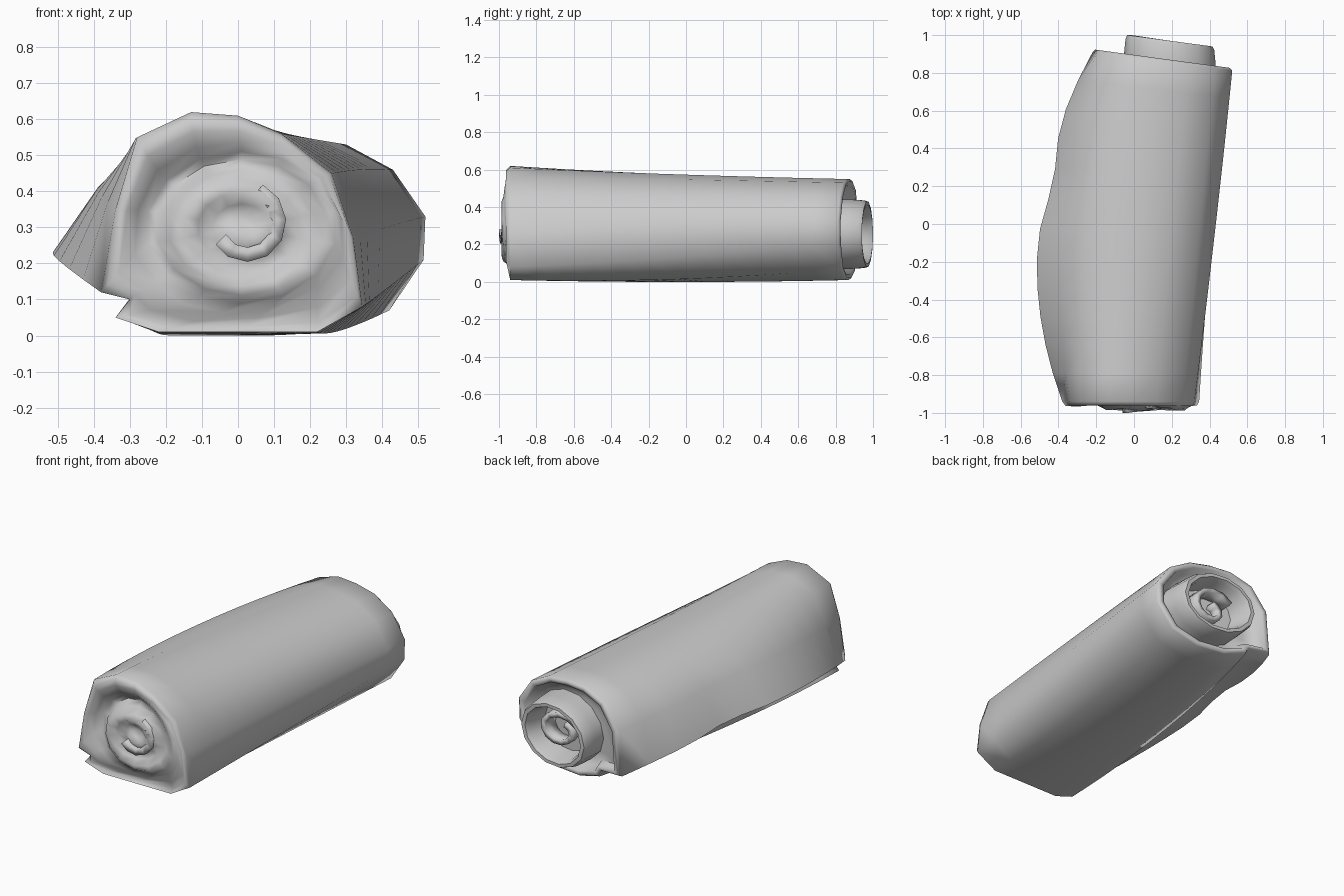
import bpy, bmesh, math
from mathutils import Vector

if "Cube" in bpy.data.objects:
    bpy.data.objects.remove(bpy.data.objects["Cube"], do_unlink=True)

grey = bpy.data.materials.new("soft grey cloth")
grey.use_nodes = True
grey.diffuse_color = (0.6, 0.6, 0.6, 1)
bsdf = grey.node_tree.nodes["Principled BSDF"]
bsdf.inputs["Base Color"].default_value = grey.diffuse_color
bsdf.inputs["Roughness"].default_value = 0.9


def finish(name, bm, angle):
    bmesh.ops.recalc_face_normals(bm, faces=bm.faces)
    mesh = bpy.data.meshes.new(name)
    bm.to_mesh(mesh)
    bm.free()
    obj = bpy.data.objects.new(name, mesh)
    bpy.context.collection.objects.link(obj)
    mesh.materials.append(grey)
    bpy.ops.object.select_all(action="DESELECT")
    obj.select_set(True)
    bpy.context.view_layer.objects.active = obj
    bpy.ops.object.shade_smooth_by_angle(angle=math.radians(angle))
    return obj


def loft(name, rings, angle):
    """Skin closed rings in order and close both ends with a fan."""
    bm = bmesh.new()
    loops = [[bm.verts.new(p) for p in ring] for ring in rings]
    for a, b in zip(loops, loops[1:]):
        for i in range(len(a)):
            j = (i + 1) % len(a)
            bm.faces.new((a[i], a[j], b[j], b[i]))
    for loop in (loops[0], loops[-1]):
        hub = bm.verts.new(sum((v.co for v in loop), Vector()) / len(loop))
        for i in range(len(loop)):
            bm.faces.new((loop[i - 1], loop[i], hub))
    return finish(name, bm, angle)


def inset(ring, scale, shift):
    """Shrink a ring about its middle and slide it along the roll."""
    mid = sum(ring, Vector()) / len(ring)
    return [Vector((mid.x + (p.x - mid.x) * scale, p.y + shift,
                    mid.z + (p.z - mid.z) * scale)) for p in ring]


def spiral(name, centre, start, turns, r_out, r_in, squash, y_tip, y_root, thick):
    """A coiled strip of cloth seen edge-on at an end of the roll."""
    bm = bmesh.new()
    steps = int(turns * 12)
    pairs = []
    for i in range(steps + 1):
        t = i / steps
        a = start - t * turns * math.tau
        r = r_out + (r_in - r_out) * t
        x, z = centre[0] + r * math.cos(a), centre[1] + r * squash * math.sin(a)
        tip = y_tip[0] + (y_tip[1] - y_tip[0]) * t
        pairs.append([bm.verts.new((x, y, z)) for y in (tip, y_root)])
    for a, b in zip(pairs, pairs[1:]):
        bm.faces.new((a[0], a[1], b[1], b[0]))
    obj = finish(name, bm, 60)
    mod = obj.modifiers.new("thickness", "SOLIDIFY")
    mod.thickness = thick
    mod.offset = 0


# Cross-sections (x, z) of the outer wrap, clockwise from the top
front = [(0, .61), (.12, .56), (.26, .45), (.32, .27), (.345, .08), (.22, .01),
         (0, .01), (-.22, .01), (-.34, .05), (-.3, .1), (-.38, .12),
         (-.34, .35), (-.28, .55), (-.13, .62)]
middle = [(.04, .58), (.18, .55), (.33, .46), (.41, .3), (.4, .12), (.27, .01),
          (.03, 0), (-.18, 0), (-.28, .05), (-.26, .12), (-.515, .23),
          (-.39, .41), (-.27, .53), (-.1, .58)]
back = [(.17, .55), (.3, .53), (.43, .46), (.52, .33), (.515, .21), (.42, .07),
        (.26, .01), (.08, .01), (-.06, .05), (-.08, .09), (-.22, .1),
        (-.2, .36), (-.1, .5), (.04, .55)]
Y = (-.94, -.2, .86)


def section(y):
    """Blend the three cross-sections with a smooth curve along the roll."""
    w = [math.prod((y - Y[j]) / (Y[i] - Y[j]) for j in range(3) if j != i)
         for i in range(3)]
    dent = .2 * math.exp(-((y - .22) / .2) ** 2)
    ring = []
    for pts in zip(front, middle, back):
        x = sum(k * p[0] for k, p in zip(w, pts))
        z = sum(k * p[1] for k, p in zip(w, pts))
        x += dent * max(0, -x - .25)
        slant = max(0, (y - Y[1]) / (Y[2] - Y[1])) * -.13 * (x - .15)
        ring.append(Vector((x, y + slant, max(z, 0))))
    return ring


def swirl_ring(edge, s):
    """Ring of the swirled front face: oval inside, following the rim outside."""
    flat = inset(edge, s, 0)
    blend = min(1, (1 - s) * 5)
    ring = []
    for i, p in enumerate(flat):
        a = math.pi / 2 - math.tau * i / len(flat)
        oval = Vector((.01 + .34 * s * math.cos(a), p.y, .3 + .27 * s * math.sin(a)))
        q = p.lerp(oval, blend)
        pocket = max(0, math.cos(a - 2.4)) * .07 * math.exp(-((s - .75) / .14) ** 2)
        fold = .022 * math.sin(math.tau * (2 * s + i / len(flat)))
        q.y = -.965 + pocket + fold * blend + .6 * max(0, .1 - q.z)
        ring.append(q)
    return ring


# Outer wrap: swirled front face, wall, and recessed back rim
wall = [section(Y[0] + (Y[2] - Y[0]) * i / 12) for i in range(13)]
swirl = [swirl_ring(wall[0], s) for s in
         (.12, .24, .36, .48, .6, .7, .78, .85, .92, .97)]
back_end = [inset(wall[-1], s, d) for s, d in
            ((.96, .015), (.88, .01), (.82, -.05), (.6, -.06))]
loft("outer_wrap", swirl + wall + back_end, 80)

# Inner roll sticking out of the back
circle = [math.tau * i / 14 for i in range(14)]
rim = [Vector((.19 + .235 * math.cos(a), .97 - .03 * math.cos(a),
               .255 + .185 * math.sin(a))) for a in circle]
loft("inner_roll", [inset(rim, s, d) for s, d in
                    ((1.05, -.25), (1.03, -.09), (1, -.02), (.96, 0), (.86, 0),
                     (.8, -.03), (.72, -.14))], 60)

# Coiled cloth inside the back, and the curled fold poking out of the front
spiral("back_coil", (.19, .255), 2.6, 1.1, .14, .05, .8, (.92, .89), .8, .03)
spiral("front_fold", (.02, .31), 1.2, .6, .1, .08, 1, (-.975, -1), -.93, .04)
